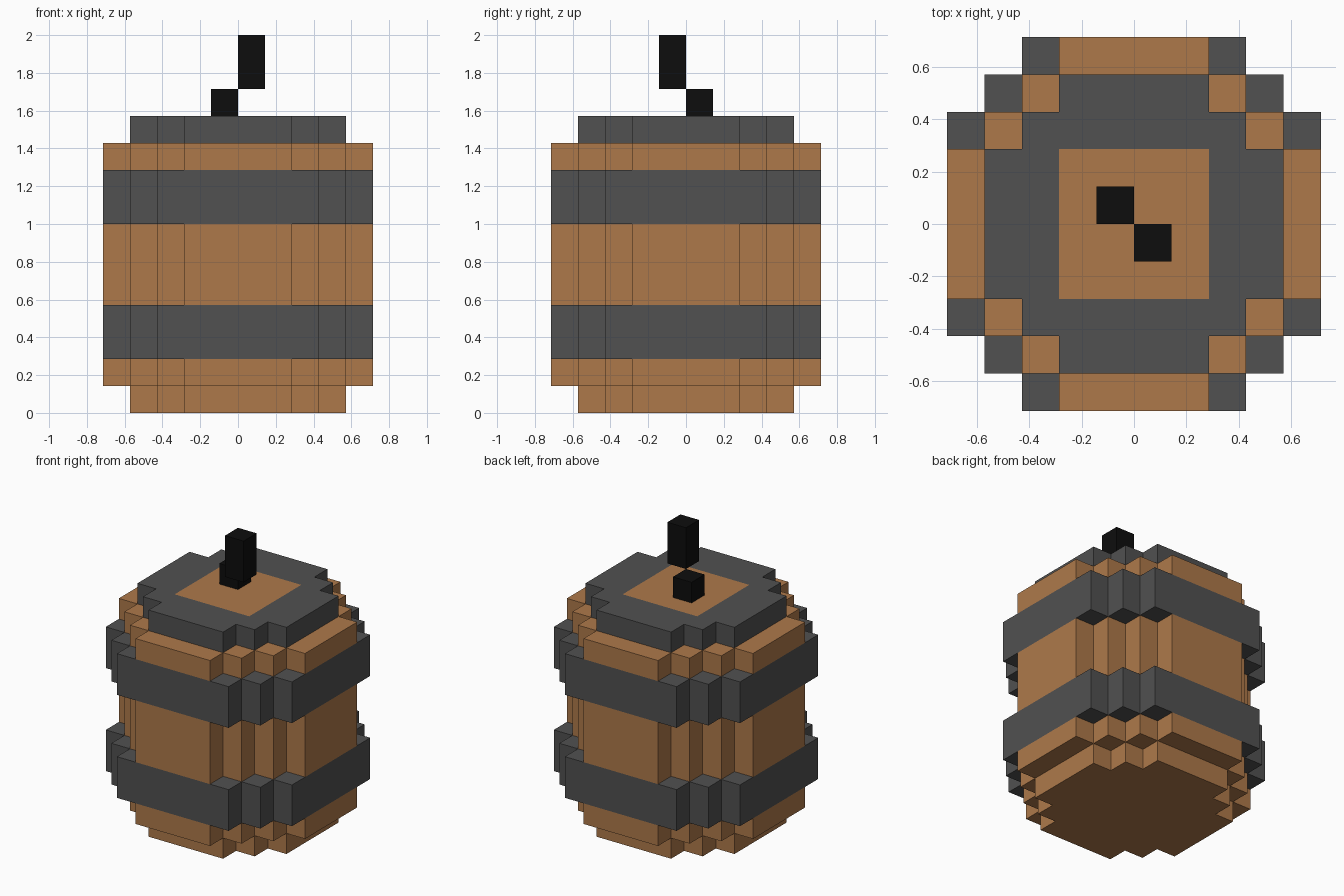
import bpy
import bmesh

cube = bpy.data.objects.get("Cube")
if cube:
    bpy.data.objects.remove(cube, do_unlink=True)

U = 1 / 7  # size of one block


def material(name, rgb):
    mat = bpy.data.materials.new(name)
    mat.use_nodes = True
    mat.diffuse_color = (*rgb, 1)
    bsdf = next(n for n in mat.node_tree.nodes if n.type == 'BSDF_PRINCIPLED')
    bsdf.inputs["Base Color"].default_value = (*rgb, 1)
    return mat


WOOD = material("brown_wood", (0.423, 0.191, 0.0685))
IRON = material("grey_iron", (0.082, 0.082, 0.082))
SOOT = material("black_fuse", (0.004, 0.004, 0.004))


def four_turns(points):
    """Repeat a quarter outline round the z axis."""
    out = []
    for _ in range(4):
        out += points
        points = [(-y, x) for x, y in points]
    return out


def prism(name, outlines, z0, z1, mat):
    """Extrude one or more outlines, given in blocks, from z0 to z1."""
    bm = bmesh.new()
    for outline in outlines:
        face = bm.faces.new([bm.verts.new((x * U, y * U, z0 * U)) for x, y in outline])
        top = bmesh.ops.extrude_face_region(bm, geom=[face], use_keep_orig=True)
        verts = [g for g in top["geom"] if isinstance(g, bmesh.types.BMVert)]
        bmesh.ops.translate(bm, verts=verts, vec=(0, 0, (z1 - z0) * U))
    bmesh.ops.recalc_face_normals(bm, faces=bm.faces)
    mesh = bpy.data.meshes.new(name)
    bm.to_mesh(mesh)
    bm.free()
    mesh.materials.append(mat)
    obj = bpy.data.objects.new(name, mesh)
    bpy.context.collection.objects.link(obj)
    return obj


def rect(x0, y0, x1, y1):
    return [(x0, y0), (x1, y0), (x1, y1), (x0, y1)]


# Stepped round outlines
small = four_turns([(4, 2), (3, 2), (3, 3), (2, 3), (2, 4)])
staves = four_turns([(5, 2), (4, 2), (4, 3), (3, 3), (3, 4), (2, 4), (2, 5)])
hoop = four_turns([(5, 3), (4, 3), (4, 4), (3, 4), (3, 5)])

# Barrel, stacked from the floor up
prism("barrel_base", [small], 0, 1, WOOD)
prism("lower_staves", [staves], 1, 2, WOOD)
prism("lower_hoop", [hoop], 2, 4, IRON)
prism("middle_staves", [staves], 4, 7, WOOD)
prism("upper_hoop", [hoop], 7, 9, IRON)
prism("upper_staves", [staves], 9, 10, WOOD)

# Lid: four rim pieces round a flush wooden centre
arm = [(2, -2), (4, -2), (4, 2), (3, 2), (3, 3), (2, 3), (2, 2)]
turned = four_turns(arm)
n = len(arm)
prism("lid_rim", [turned[i * n:(i + 1) * n] for i in range(4)], 10, 11, IRON)
prism("lid_centre", [rect(-2, -2, 2, 2)], 10, 11, WOOD)

# Fuse: two blocks meeting at a corner
prism("fuse_lower", [rect(-1, 0, 0, 1)], 11, 12, SOOT)
prism("fuse_upper", [rect(0, -1, 1, 0)], 12, 14, SOOT)
